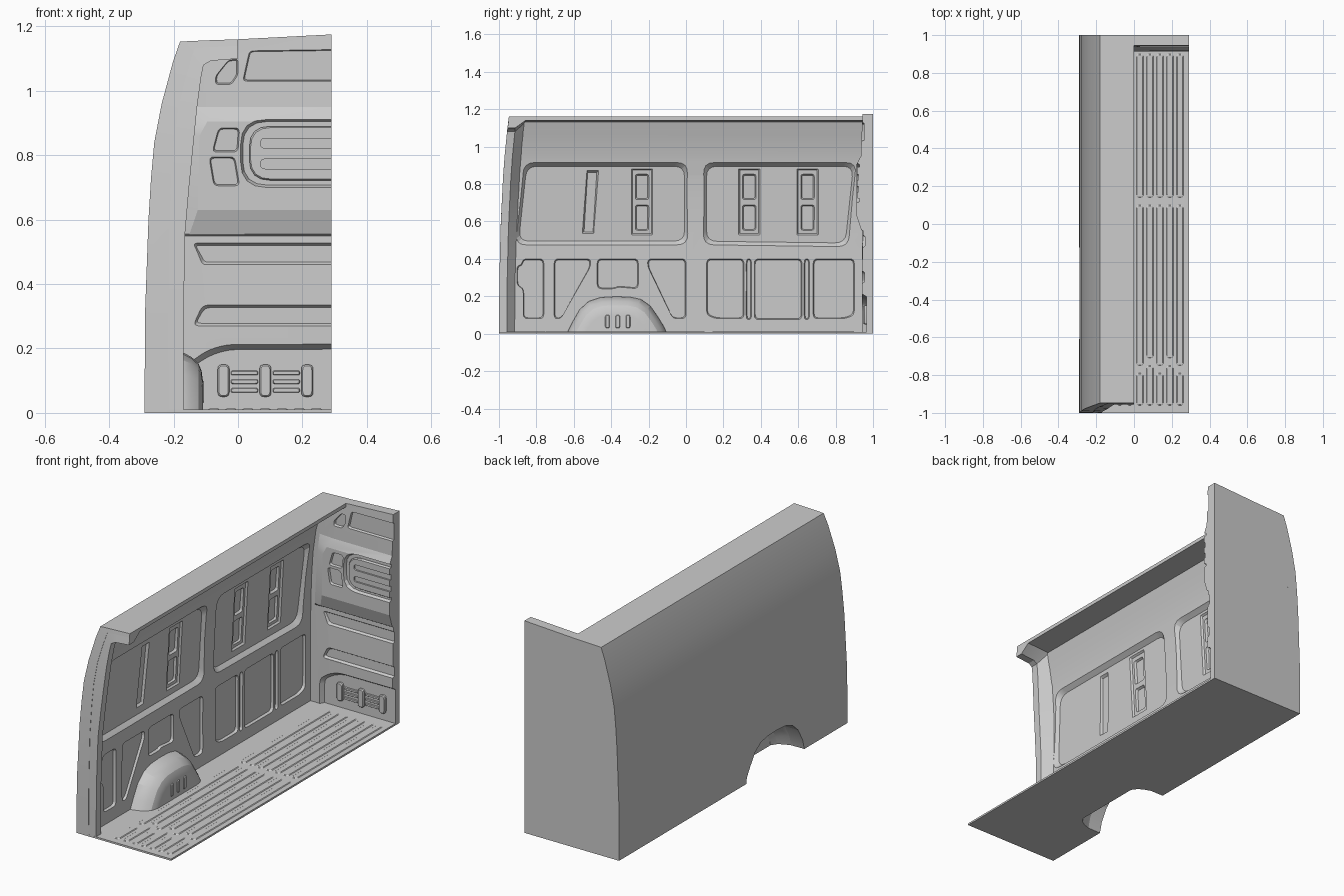
import bpy, bmesh
from mathutils import Vector

if "Cube" in bpy.data.objects:
    bpy.data.objects.remove(bpy.data.objects["Cube"])

# ---------- helpers ----------
def lerp(table, t):
    """Piecewise linear lookup in (t, value) pairs."""
    if t <= table[0][0]:
        return table[0][1]
    for (a, va), (b, vb) in zip(table, table[1:]):
        if t <= b:
            return va + (vb - va) * (t - a) / (b - a)
    return table[-1][1]

def loft(name, rows):
    """Closed solid skinned through equal-length point loops."""
    bm = bmesh.new()
    vs = [[bm.verts.new(p) for p in r] for r in rows]
    n = len(rows[0])
    for a, b in zip(vs, vs[1:]):
        for i in range(n):
            j = (i + 1) % n
            bm.faces.new((a[i], a[j], b[j], b[i]))
    bm.faces.new(vs[0][::-1])
    bm.faces.new(vs[-1])
    bmesh.ops.recalc_face_normals(bm, faces=bm.faces)
    me = bpy.data.meshes.new(name)
    bm.to_mesh(me)
    bm.free()
    ob = bpy.data.objects.new(name, me)
    bpy.context.collection.objects.link(ob)
    return ob

def rounded(poly, r, seg=4):
    out, n = [], len(poly)
    for i in range(n):
        p, c, q = (Vector(poly[k % n]) for k in (i - 1, i, i + 1))
        ra, rb = min(r, (p - c).length * .45), min(r, (q - c).length * .45)
        a, b = c + (p - c).normalized() * ra, c + (q - c).normalized() * rb
        for k in range(seg + 1):
            t = k / seg
            out.append(tuple(a * (1 - t) ** 2 + c * 2 * t * (1 - t) + b * t * t))
    return out

def rect(u0, u1, v0, v1):
    return [(u0, v0), (u1, v0), (u1, v1), (u0, v1)]

def slab(name, poly, place, levels, anchor=False):
    """Stack of outlines: each level is (distance, inset)."""
    us, ws = [p[0] for p in poly], [p[1] for p in poly]
    cu, cv = (min(us) + max(us)) / 2, (min(ws) + max(ws)) / 2
    su, sv = max(us) - min(us), (max(ws) - min(ws)) / 2
    if anchor:
        cv, sv = min(ws), sv * 2
    return loft(name, [[place(cu + (u - cu) * (1 - 2 * s / su), cv + (v - cv) * (1 - s / sv), d)
                        for u, v in poly] for d, s in levels])

def cut(target, cutter):
    cutter.hide_render = True
    m = target.modifiers.new("cut", 'BOOLEAN')
    m.operation, m.solver, m.object = 'DIFFERENCE', 'EXACT', cutter
    bpy.context.view_layer.objects.active = target
    bpy.ops.object.modifier_apply(modifier=m.name)
    bpy.data.objects.remove(cutter)

# ---------- side wall and roof edge ----------
OUTER = [(-.29, 0), (-.289, .3), (-.278, .6), (-.27, .73), (-.26, .84), (-.237, .96), (-.202, 1.09),
         (-.18, 1.153), (-.09, 1.157), (0, 1.16)]
INNER = [(-.216, 0), (-.216, .3), (-.214, .56), (-.208, .72), (-.2, .84), (-.183, .96), (-.157, 1.06),
         (-.135, 1.132), (-.08, 1.136), (0, 1.14)]
FRAME = [(-.17, 0), (-.169, .3), (-.164, .56), (-.151, .71), (-.14, .82), (-.127, .95), (-.115, 1.04),
         (-.107, 1.08), (-.085, 1.093), (0, 1.1)]
REAR = [(0, -1), (.4, -.997), (.6, -.99), (.9, -.975), (1.1, -.955), (1.16, -.947)]
WALL = [(z, x) for x, z in INNER[:7]]

side = loft("side_wall", [[(o[0], lerp(REAR, o[1]), o[1]), (o[0], 1, o[1]),
                           (i[0], 1, i[1]), (i[0], lerp(REAR, i[1]), i[1])]
                          for o, i in zip(OUTER, INNER)])
rows = []
for o, i, f in zip(OUTER, INNER, FRAME):
    mx, mz = (o[0] + 4 * i[0]) / 5, (o[1] + 4 * i[1]) / 5
    ym, yf = lerp(REAR, mz) + .002, lerp(REAR, f[1])
    rows.append([(mx, ym, mz), (mx, ym + .095, mz), (f[0], yf + .042, f[1]), (f[0], yf, f[1])])
rear_frame = loft("rear_door_frame", rows)

def wall_cut(poly, r, depth, draft=0, start=0):
    z0, z1 = min(p[1] for p in poly), max(p[1] for p in poly)
    line = [(z0, lerp(WALL, z0)), (z1, lerp(WALL, z1))]
    place = lambda u, v, d: (lerp(line, v) + d, u, v)
    cut(side, slab("wall_cutter", rounded(poly, r), place, [(.04, 0), (-start, 0), (-depth, draft)]))

# upper window recesses
wall_cut([(-.915, .475), (.012, .475), (.012, .915), (-.87, .915)], .06, .024, .02)
wall_cut([(.09, .475), (.87, .465), (.915, .915), (.09, .915)], .06, .024, .02)
# upright slots in the recesses
wall_cut([(-.555, .535), (-.493, .535), (-.467, .873), (-.53, .873)], .004, .034, .01, .02)
for y in (-.235, .338, .65):
    wall_cut(rect(y - .058, y + .058, .528, .882), .004, .031, .008, .02)
    for z in (.62, .785):
        wall_cut(rect(y - .036, y + .036, z - .068, z + .068), .012, .04, .006, .028)
# lower panels
panels = [
    [(-.87, .08), (-.76, .08), (-.76, .4), (-.87, .4), (-.88, .37), (-.905, .36), (-.905, .26), (-.87, .24)],
    [(-.705, .08), (-.67, .08), (-.51, .36), (-.51, .4), (-.705, .4)],
    [(-.475, .24), (-.38, .24), (-.365, .25), (-.255, .24), (-.255, .4), (-.475, .4)],
    [(-.07, .08), (0, .08), (0, .4), (-.205, .4), (-.205, .36)],
    [(.11, .1), (.16, .08), (.31, .08), (.31, .4), (.11, .4)],
    rect(.365, .62, .075, .4),
    [(.68, .08), (.85, .08), (.9, .1), (.9, .4), (.68, .4)],
    rect(.322, .35, .075, .4), rect(.632, .66, .075, .4)]
for p in panels:
    wall_cut(p, .025, .014, .005)

# ---------- floor ----------
floor_at = lambda u, v, d: (u, v, d)
floor = slab("floor", rect(-.22, .29, -1, .98), floor_at, [(0, 0), (.01, 0)])
for k in range(7):
    x = -.075 + k * .053
    for y0, y1 in ((-.96, -.79 + .04 * (k % 2)), (-.75 + .04 * (k % 2), .1), (.14, .9)):
        slab("floor_rib", rounded(rect(x - .018, x + .018, y0, y1), .012), floor_at,
             [(.008, 0), (.01, 0), (.013, .004)])

# ---------- wheel arch ----------
ARCH = [(-.64, 0), (-.61, .06), (-.57, .13), (-.52, .175), (-.46, .195), (-.38, .2), (-.3, .198),
        (-.24, .185), (-.19, .15), (-.145, .085), (-.115, .035), (-.1, 0)]
arch_at = lambda u, v, d: (d, u, v)
well = slab("wheel_arch", ARCH, arch_at,
            [(-.25, 0), (-.205, .002), (-.17, .013), (-.145, .026), (-.122, .048), (-.113, .07), (-.109, .1)], True)
HOLE = [(-.64, -.05)] + ARCH[1:-1] + [(-.1, -.05)]
for target in (side, well, floor):
    cut(target, slab("arch_cutter", HOLE, arch_at,
                     [(-.35, .003), (-.21, .006), (-.172, .019), (-.145, .036), (-.125, .065)], True))
for y in (-.42, -.365, -.31):
    slab("arch_rib", rounded(rect(y - .012, y + .012, .03, .1), .01), arch_at,
         [(-.116, 0), (-.109, 0), (-.105, .003)])

# ---------- front bulkhead ----------
# height, front y of the bulge, x where the bulge starts
PROFILE = [(0, .94, -.1), (.3, .94, -.1), (.55, .946, -.12), (.556, .936, -.15), (.63, .912, -.125),
           (.86, .912, -.12), (.905, .912, -.095), (.95, .935, -.07), (1.09, .94, -.06), (1.16, .945, -.06)]
rows = []
for z, y, xb in PROFILE:
    w = lerp(WALL, z)
    top = lambda x: z + .052 * x if z == 1.16 else z
    pts = [(w - .015, .943), (w + .025, .943), (xb, y), (.29, y), (.29, 1), (w - .002, 1), (w - .015, .985)]
    rows.append([(x, yy, top(x)) for x, yy in pts])
bulkhead = loft("bulkhead", rows)

def front_at(y0):
    return lambda u, v, d: (u, y0 - d, v)

def bulk_cut(poly, r, y0, depth=.012, draft=.004):
    cut(bulkhead, slab("bulk_cutter", rounded(poly, r), front_at(y0), [(.03, 0), (0, 0), (-depth, draft)]))

# toe recess under a swept lip
bulk_cut([(-.16, -.05), (.6, -.05), (.6, .215), (-.04, .212), (-.1, .192), (-.16, .15)], .03, .94, .025, .016)
# top pockets and horizontal swages
bulk_cut([(.015, 1.03), (.35, 1.03), (.35, 1.13), (.035, 1.125)], .012, .939)
bulk_cut([(-.07, 1.02), (-.02, 1.02), (0, 1.05), (0, 1.1), (-.03, 1.095), (-.07, 1.045)], .01, .939)
bulk_cut([(-.11, .46), (.35, .46), (.35, .528), (-.14, .528)], .012, .944, .012, .008)
bulk_cut([(-.14, .27), (.35, .27), (.35, .335), (-.11, .335)], .02, .942, .012, .008)
# pockets on the bulge
bulk_cut([(-.08, .81), (0, .81), (.005, .885), (-.06, .885)], .015, .912)
bulk_cut([(-.075, .705), (.005, .705), (-.01, .795), (-.09, .795)], .015, .912)
# ringed centre panel
bulk_cut(rect(.008, .6, .7, .912), .08, .912, .016, .007)
pad = slab("centre_panel", rounded(rect(.035, .6, .722, .89), .065), front_at(.93),
           [(0, 0), (.01, 0), (.016, .004)])
for z0, z1 in ((.758, .788), (.822, .852)):
    cut(pad, slab("slot_cutter", rounded(rect(.07, .7, z0, z1), .014), front_at(.914), [(.02, 0), (-.009, 0)]))
cut(pad, slab("end_cutter", rect(.29, .8, .6, 1), front_at(.9), [(.1, 0), (-.1, 0)]))
# lower pads joined by bars
for x in (-.045, .085, .215):
    slab("lower_pad", rounded(rect(x - .018, x + .018, .05, .15), .014), front_at(.966),
         [(0, 0), (.012, 0), (.017, .004)])
for x in (.02, .15):
    for z in (.07, .097, .124):
        slab("lower_bar", rounded(rect(x - .042, x + .042, z - .007, z + .007), .006), front_at(.966),
             [(0, 0), (.006, 0), (.009, .002)])

# ---------- shading ----------
for ob in bpy.context.scene.objects:
    ob.select_set(True)
bpy.context.view_layer.objects.active = side
bpy.ops.object.shade_smooth_by_angle(angle=.3)
